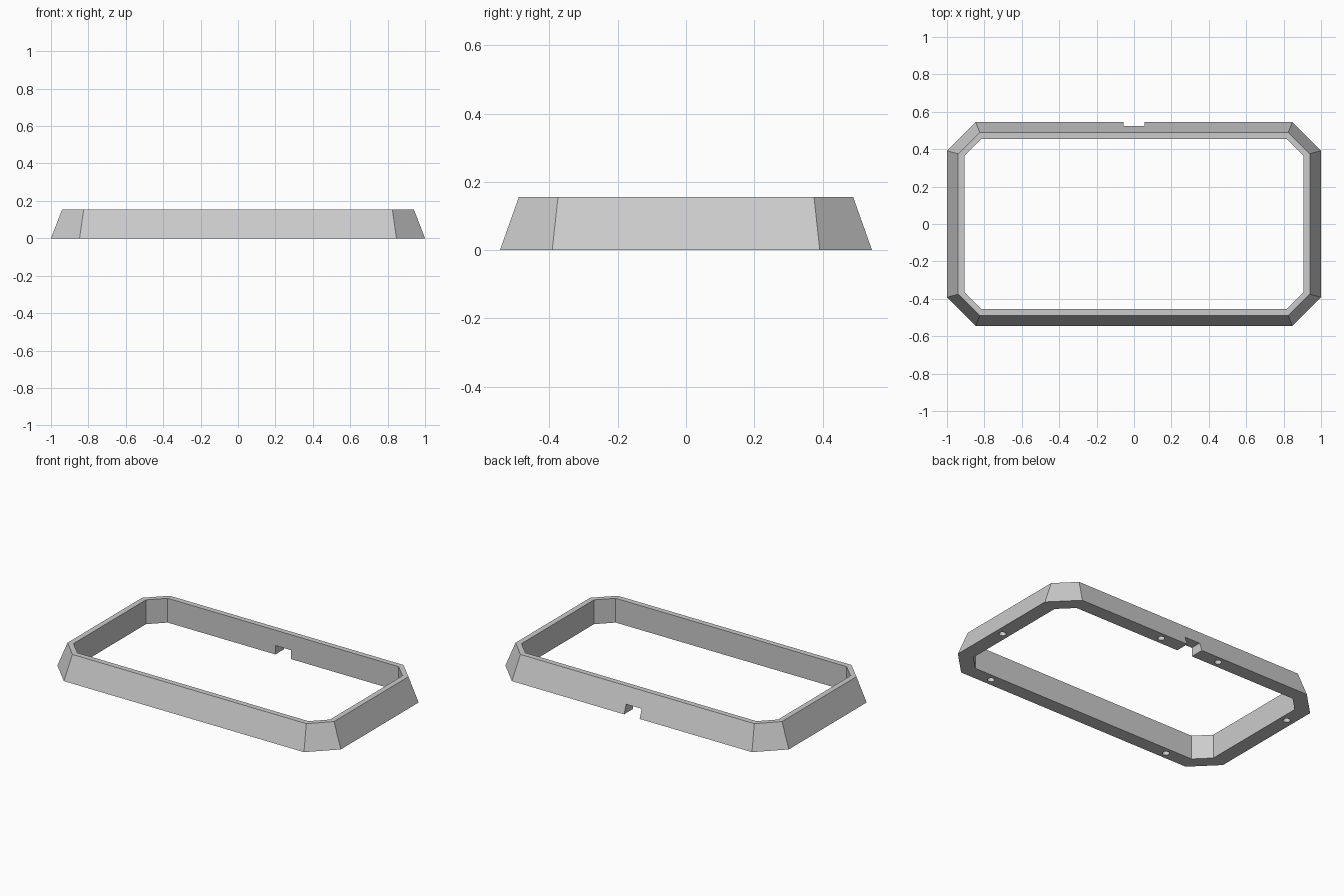
import bpy
import bmesh

cube = bpy.data.objects.get("Cube")
if cube:
    bpy.data.objects.remove(cube, do_unlink=True)

HEIGHT = 0.155

grey = bpy.data.materials.new("plain grey")
grey.use_nodes = True
grey.diffuse_color = (0.6, 0.6, 0.6, 1)
grey.node_tree.nodes["Principled BSDF"].inputs["Base Color"].default_value = (0.6, 0.6, 0.6, 1)


def octagon(bm, half_x, half_y, chamfer, z):
    """Ring of vertices for a rectangle with cut corners."""
    ring = []
    for sx, sy in ((1, 1), (-1, 1), (-1, -1), (1, -1)):
        pair = [(sx * half_x, sy * (half_y - chamfer)),
                (sx * (half_x - chamfer), sy * half_y)]
        if sx * sy < 0:
            pair.reverse()
        ring += [bm.verts.new((x, y, z)) for x, y in pair]
    return ring


# Frame: sloped outside, flat rim, upright inside, flat underside
bm = bmesh.new()
loops = [
    octagon(bm, 1.0, 0.545, 0.153, 0),
    octagon(bm, 0.94, 0.49, 0.115, HEIGHT),
    octagon(bm, 0.905, 0.455, 0.09, HEIGHT),
    octagon(bm, 0.905, 0.455, 0.09, 0),
]
for a, b in zip(loops, loops[1:] + loops[:1]):
    for i in range(8):
        j = (i + 1) % 8
        bm.faces.new((a[i], a[j], b[j], b[i]))
bmesh.ops.recalc_face_normals(bm, faces=bm.faces)
mesh = bpy.data.meshes.new("frame")
bm.to_mesh(mesh)
bm.free()
mesh.materials.append(grey)
frame = bpy.data.objects.new("frame", mesh)
bpy.context.collection.objects.link(frame)


def cut(cutter):
    """Subtract a cutter from the frame and throw it away."""
    cutter.hide_render = True
    cutter.data.materials.append(grey)
    mod = frame.modifiers.new("cut", 'BOOLEAN')
    mod.operation = 'DIFFERENCE'
    mod.solver = 'EXACT'
    mod.object = cutter
    bpy.context.view_layer.objects.active = frame
    bpy.ops.object.modifier_apply(modifier=mod.name)
    bpy.data.objects.remove(cutter, do_unlink=True)


# Cable notch through the bottom of the back wall
bpy.ops.mesh.primitive_cube_add(size=1, location=(0, 0.5, 0))
notch = bpy.context.object
notch.name = "notch_cutter"
notch.scale = (0.11, 0.2, 0.114)
bpy.context.view_layer.update()
cut(notch)

# Blind screw holes in the underside
holes = [(0.215, 0.5), (-0.215, 0.5), (0.66, -0.5), (-0.66, -0.5),
         (0.95, -0.05), (-0.95, 0.24)]
for x, y in holes:
    bpy.ops.mesh.primitive_cylinder_add(vertices=24, radius=0.021, depth=0.12,
                                        location=(x, y, 0))
    hole = bpy.context.object
    hole.name = "hole_cutter"
    bpy.context.view_layer.update()
    cut(hole)
